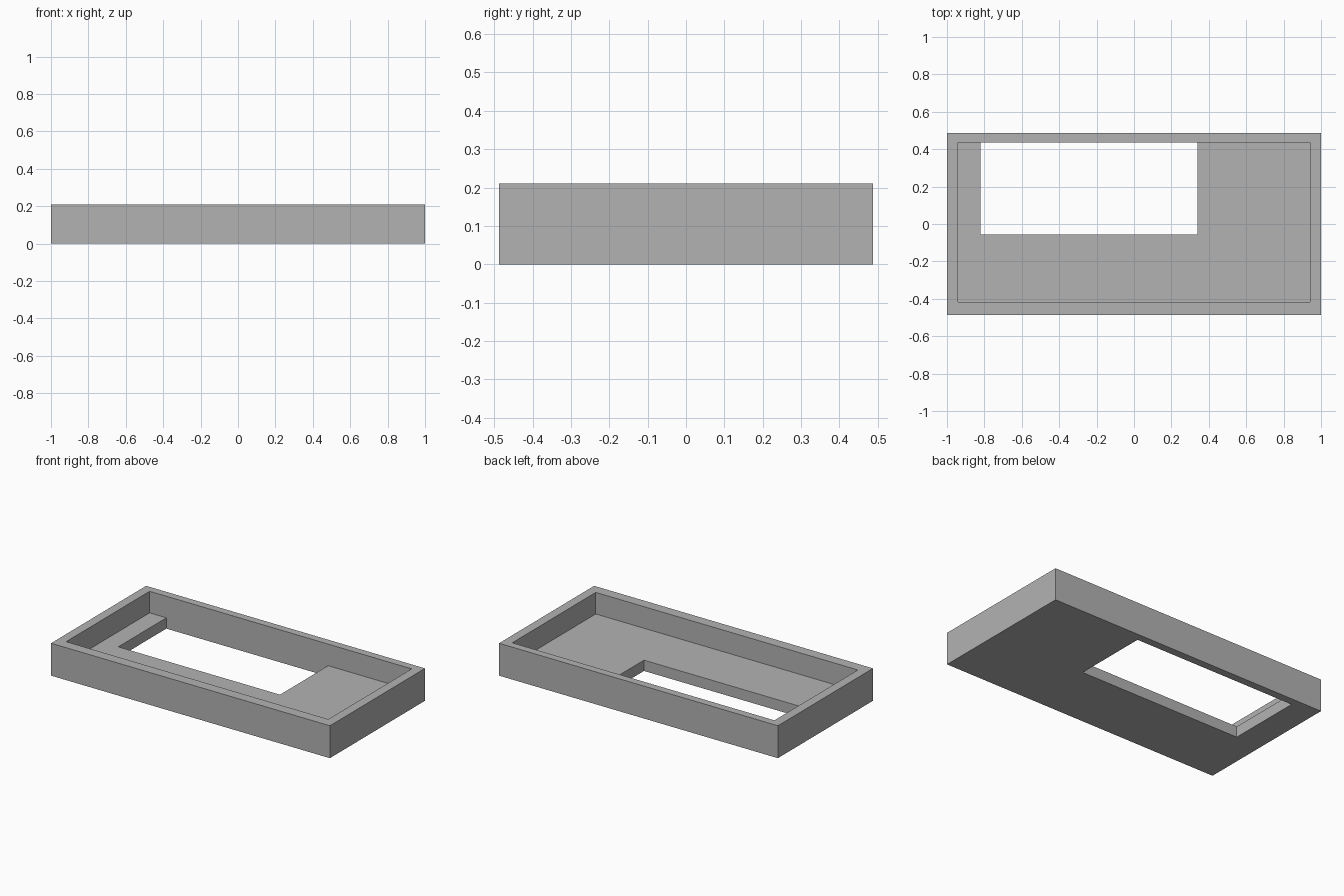
import bpy
import bmesh
from mathutils import Vector

if "Cube" in bpy.data.objects:
    bpy.data.objects.remove(bpy.data.objects["Cube"], do_unlink=True)

# Main sizes
HALF_Y, HEIGHT, FLOOR = 0.487, 0.21, 0.07
INNER_X, INNER_FRONT, INNER_BACK = 0.94, -0.418, 0.437

grey = bpy.data.materials.new("plain_grey")
grey.use_nodes = True
colour = (0.45, 0.45, 0.45, 1)
grey.diffuse_color = colour
grey.node_tree.nodes["Principled BSDF"].inputs["Base Color"].default_value = colour


def box(name, low, high):
    """Make a box object between two opposite corners."""
    low, high = Vector(low), Vector(high)
    bm = bmesh.new()
    bmesh.ops.create_cube(bm, size=1)
    bmesh.ops.scale(bm, vec=high - low, verts=bm.verts)
    bmesh.ops.translate(bm, vec=(low + high) / 2, verts=bm.verts)
    mesh = bpy.data.meshes.new(name)
    bm.to_mesh(mesh)
    bm.free()
    mesh.materials.append(grey)
    obj = bpy.data.objects.new(name, mesh)
    bpy.context.collection.objects.link(obj)
    return obj


# Solid block that becomes the tray
tray = box("tray", (-1, -HALF_Y, 0), (1, HALF_Y, HEIGHT))

# Shallow pocket, then the opening through the floor against the back wall
cutters = [
    box("pocket_cutter", (-INNER_X, INNER_FRONT, FLOOR), (INNER_X, INNER_BACK, 0.4)),
    box("opening_cutter", (-0.82, -0.055, -0.2), (0.34, INNER_BACK, 0.3)),
]
for cutter in cutters:
    cutter.hide_render = True
    cut = tray.modifiers.new(cutter.name, "BOOLEAN")
    cut.operation = "DIFFERENCE"
    cut.solver = "EXACT"
    cut.object = cutter

# Bake the cuts and drop the cutters
bpy.context.view_layer.update()
evaluated = tray.evaluated_get(bpy.context.evaluated_depsgraph_get())
tray_mesh = bpy.data.meshes.new_from_object(evaluated)
tray.modifiers.clear()
tray.data = tray_mesh
for cutter in cutters:
    bpy.data.objects.remove(cutter, do_unlink=True)
